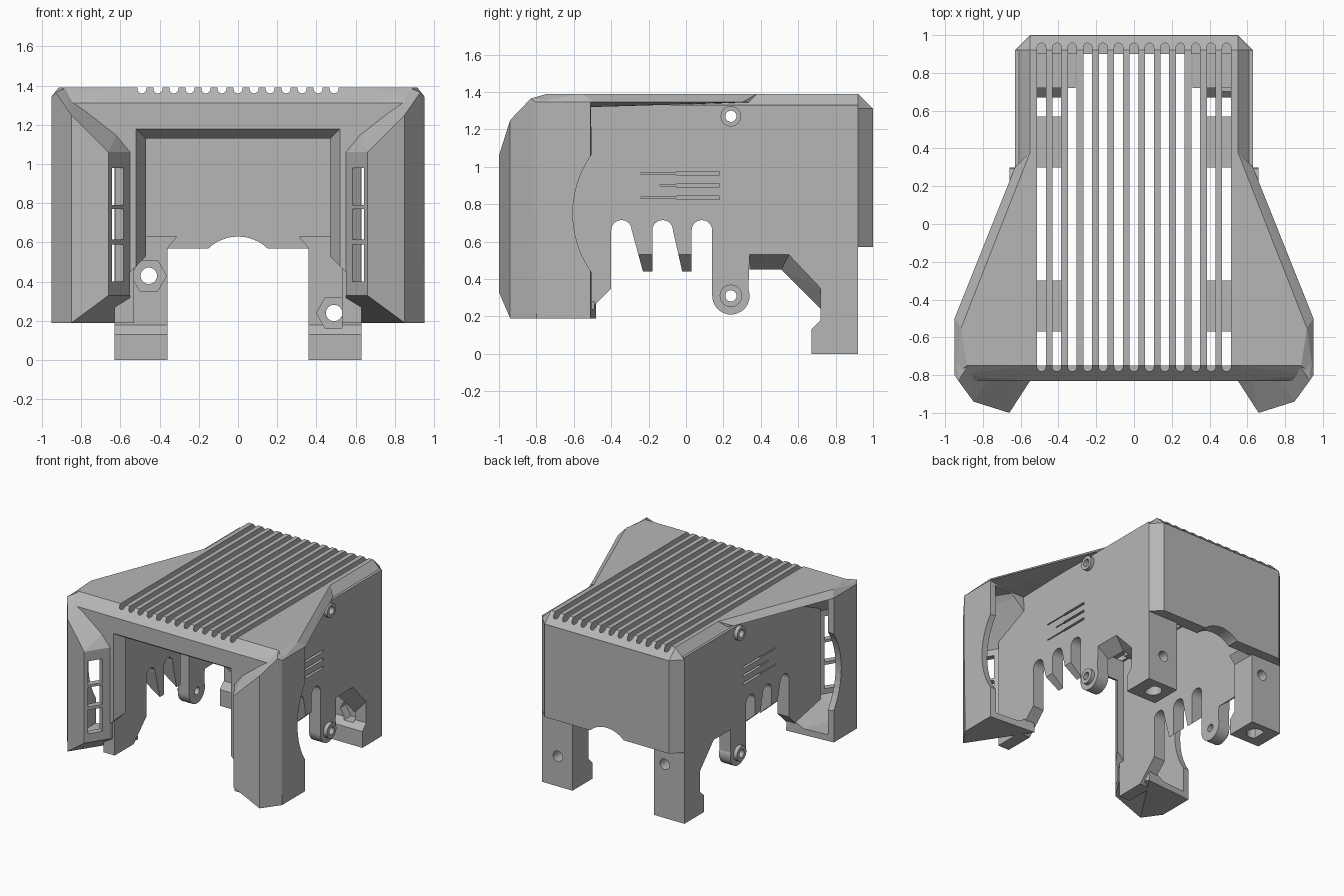
import bpy, bmesh, math

cube = bpy.data.objects.get("Cube")
if cube:
    bpy.data.objects.remove(cube, do_unlink=True)

grey = bpy.data.materials.new("light grey plastic")
grey.use_nodes = True
COLOUR = (0.47, 0.47, 0.47, 1)
grey.diffuse_color = COLOUR
grey.node_tree.nodes["Principled BSDF"].inputs["Base Color"].default_value = COLOUR


def finish(name, bm):
    bmesh.ops.recalc_face_normals(bm, faces=bm.faces)
    mesh = bpy.data.meshes.new(name)
    bm.to_mesh(mesh)
    bm.free()
    mesh.materials.append(grey)
    obj = bpy.data.objects.new(name, mesh)
    bpy.context.collection.objects.link(obj)
    return obj


def hull(name, points):
    bm = bmesh.new()
    for p in points:
        bm.verts.new(p)
    result = bmesh.ops.convex_hull(bm, input=bm.verts)
    loose = [v for v in bm.verts if not v.link_faces]
    bmesh.ops.delete(bm, geom=loose, context='VERTS')
    bmesh.ops.dissolve_limit(bm, angle_limit=0.01, verts=bm.verts, edges=bm.edges)
    return finish(name, bm)


def prism(name, outline, axis, a, b):
    """Extrude a 2D outline along an axis from a to b."""
    place = {'x': lambda u, v, w: (w, u, v),
             'y': lambda u, v, w: (u, w, v),
             'z': lambda u, v, w: (u, v, w)}[axis]
    bm = bmesh.new()
    low = [bm.verts.new(place(u, v, a)) for u, v in outline]
    high = [bm.verts.new(place(u, v, b)) for u, v in outline]
    bm.faces.new(low)
    bm.faces.new(high)
    for i in range(len(low)):
        j = (i + 1) % len(low)
        bm.faces.new((low[i], low[j], high[j], high[i]))
    return finish(name, bm)


def rect(u0, u1, v0, v1):
    return [(u0, v0), (u1, v0), (u1, v1), (u0, v1)]


def arc(u, v, r, start, end, n=12):
    angles = [math.radians(start + (end - start) * i / n) for i in range(n + 1)]
    return [(u + r * math.cos(t), v + r * math.sin(t)) for t in angles]


def circle(u, v, r, n=24):
    return arc(u, v, r, 0, 360, n)[:-1]


def apply(obj, mod):
    bpy.context.view_layer.objects.active = obj
    bpy.ops.object.modifier_apply(modifier=mod.name)


def mirror(obj):
    mod = obj.modifiers.new("mirror", 'MIRROR')
    mod.use_mirror_merge = False
    apply(obj, mod)
    return obj


def cut(obj, cutters, keep=False):
    for c in cutters:
        mod = obj.modifiers.new("cut", 'BOOLEAN')
        mod.operation = 'DIFFERENCE'
        mod.solver = 'EXACT'
        mod.object = c
        apply(obj, mod)
        if not keep:
            bpy.data.objects.remove(c, do_unlink=True)
    return obj


def both(points):
    return points + [(-x, y, z) for x, y, z in points]


# Roof with a chamfered rim and long rounded vents
roof = hull("roof", both([(.63, .92, 1.31), (.55, 1, 1.31), (.55, .92, 1.39), (.63, .34, 1.31),
                          (.55, .38, 1.39), (.55, -.75, 1.39), (.55, -.83, 1.31)]))
slots = []
for i in range(13):
    x = (i - 6) * .0817
    outline = arc(x, .935, .023, 0, 180, 8) + arc(x, -.757, .023, 180, 360, 8)
    slots.append(prism("slot", outline, 'z', 1.29, 1.45))
cut(roof, slots)

# Overhanging wings of the roof
mirror(hull("roof_wings", [(.55, .38, 1.39), (.63, .3, 1.345), (.55, .38, 1.345), (.915, -.55, 1.39),
                           (.95, -.5, 1.345), (.95, -.8, 1.345), (.885, -.75, 1.39), (.85, -.83, 1.31),
                           (.55, -.75, 1.39), (.55, -.83, 1.31)]))

# Front frame with a tapered opening
frame = prism("front_frame", [(-.55, .45), (-.47, .53), (.47, .53), (.55, .45), (.55, 1.06), (.85, 1.31),
                              (-.85, 1.31), (-.55, 1.06)], 'y', -.83, -.75)
cut(frame, [hull("opening", both([(.526, -.84, 1.186), (.464, -.74, 1.124),
                                  (.526, -.84, .2), (.464, -.74, .2)]))])

# Hollow cheeks: open at the back, with three outlets on the inner slant
cheek = hull("cheeks", [(.85, -.94, .19), (.95, -.8, .19), (.95, -.51, .19), (.55, -.48, .19),
                        (.55, -.83, .33), (.66, -1, .33), (.55, -.83, 1.06), (.66, -1, 1.06),
                        (.85, -.94, 1.25), (.85, -.83, 1.31), (.93, -.83, 1.365), (.95, -.8, 1.345),
                        (.885, -.76, 1.385), (.95, -.51, 1.345), (.55, -.51, 1.31)])
cavity = hull("cavity", [(.83, -.89, .24), (.9, -.78, .24), (.9, -.3, .24), (.63, -.3, .24),
                         (.6, -.81, .36), (.675, -.94, .36), (.6, -.81, 1.03), (.675, -.94, 1.03),
                         (.83, -.89, 1.19), (.83, -.79, 1.26), (.9, -.78, 1.32), (.9, -.3, 1.32),
                         (.63, -.3, 1.3)])
cutters = [cavity, prism("fan_clearance", circle(-.06, .75, .545, 64), 'x', .8, 1.1)]
for z0, z1 in ((.4, .59), (.615, .77), (.79, .98)):
    plan = [(.583 - .06, -.881 - .039), (.643 - .06, -.975 - .039),
            (.643 + .06, -.975 + .039), (.583 + .06, -.881 + .039)]
    cutters.append(prism("outlet", plan, 'z', z0, z1))
mirror(cut(cheek, cutters))

# Side walls with three arched notches and a round mounting ear
profile = [(-.8, 1.33), (.92, 1.33), (.92, 0), (.67, 0), (.67, .13), (.72, .18), (.72, .35),
           (.55, .53), (.34, .53)]
profile += arc(.24, .31, .1, 20, -180, 20)
for y in (.085, -.125, -.345):
    profile += arc(y, .66, .055, 0, 180)
    if y > -.3:
        profile += [(y - .055, .44), (y - .105, .44)]
profile += [(-.4, .35), (-.56, .19), (-.8, .19)]
wall = prism("side_walls", profile, 'x', .53, .63)
bevel = prism("tab_bevel", [(.64, .54), (.52, .43), (.64, .43)], 'y', -.35, .08)
cutters = [bevel]
for y0, z in ((-.24, .965), (-.14, .9), (-.24, .835)):
    cutters.append(prism("slit", rect(y0, 0, z - .004, z + .004), 'x', .6, .7))
    cutters.append(prism("slit", rect(-.05, .18, z - .009, z + .009), 'x', .6, .7))
for z in (1.27, .31):
    cutters.append(prism("screw_hole", circle(.24, z, .03), 'x', .4, .8))
mirror(cut(wall, cutters))

# Raised screw bosses on the side walls
for name, z, r in (("upper_boss", 1.27, .055), ("lower_boss", .31, .06)):
    boss = prism(name, circle(.24, z, r), 'x', .62, .66)
    mirror(cut(boss, [prism("screw_hole", circle(.24, z, .03), 'x', .4, .8)]))

# Sloping lower edge of the walls between ear and leg
mirror(hull("wall_edge", [(.63, .34, .53), (.63, .55, .53), (.53, .34, .54), (.53, .55, .54),
                          (.53, .34, .45), (.53, .51, .45)]))
mirror(hull("wall_edge_slope", [(.63, .55, .53), (.63, .72, .35), (.53, .55, .53), (.53, .72, .36),
                                (.53, .51, .45), (.53, .72, .24)]))

# Back legs with cross bolts, nut pockets and foot holes
leg_side = [(.92, 0), (.67, 0), (.67, .13), (.72, .18), (.72, .6), (.92, .6)]
for name, side, bolt_x, bolt_z in (("right_leg", -1, -.455, .43), ("left_leg", 1, .49, .24)):
    leg = prism(name, leg_side, 'x', min(.36 * side, .625 * side), max(.36 * side, .625 * side))
    cut(leg, [prism("bolt", circle(bolt_x, bolt_z, .042), 'y', .5, 1.2),
              prism("nut", circle(bolt_x, bolt_z, .09, 6), 'y', .6, .79),
              prism("foot_hole", circle(.49 * side, .8, .065), 'z', -.1, .08)])
mirror(hull("leg_brackets", [(.31, .72, .63), (.31, .92, .63), (.36, .72, .57), (.36, .92, .57),
                             (.54, .72, .63), (.54, .92, .63), (.54, .72, .57), (.54, .92, .57)]))

# Back panel with chamfered corners and an arched cut-out
panel = prism("back_panel", [(.63, .9), (.63, .92), (.55, 1), (-.55, 1), (-.63, .92), (-.63, .9)],
              'z', .57, 1.312)
cut(panel, [prism("arch", circle(0, .4125, .2175, 48), 'y', .8, 1.1)])

# Pads on the inside of the walls, under the roof
for name, y0, y1 in (("rear_pads", .3, .57), ("front_pads", -.57, -.3)):
    mirror(prism(name, rect(.385, .54, y0, y1), 'z', 1.22, 1.285))
